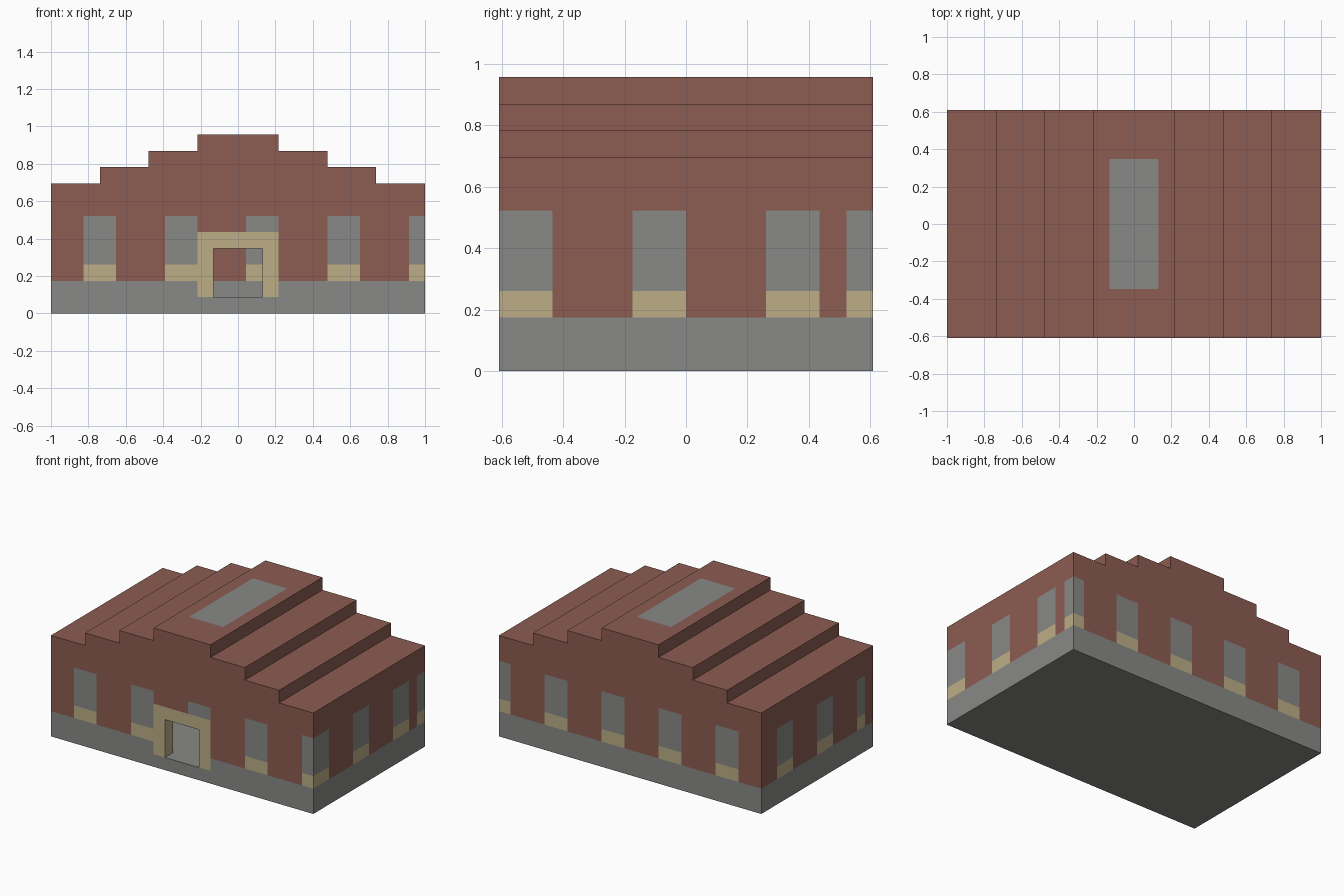
import bpy, bmesh, math

cube = bpy.data.objects.get("Cube")
if cube:
    bpy.data.objects.remove(cube, do_unlink=True)

# The building sits on a module grid: 23 wide, 14 deep, 11 high
WIDE, DEEP, HIGH = 23, 14, 11
UNIT = 2 / WIDE
STEPS = [(11.5, 8), (8.5, 9), (5.5, 10), (2.5, 11)]  # half width, roof height


def material(name, rgb):
    linear = [((c / 255 + 0.055) / 1.055) ** 2.4 for c in rgb] + [1]
    mat = bpy.data.materials.new(name)
    mat.use_nodes = True
    mat.diffuse_color = linear
    mat.node_tree.nodes["Principled BSDF"].inputs["Base Color"].default_value = linear
    return mat


MATERIALS = [material("red_brick", (140, 92, 82)),
             material("grey_stone_and_glass", (137, 137, 134)),
             material("sand_trim", (188, 174, 135))]
BRICK, GREY, TRIM = range(3)


def extruded(name, outline, y0, y1):
    """Extrude an x-z outline from y0 to y1."""
    bm = bmesh.new()
    face = bm.faces.new([bm.verts.new((x, y0, z)) for x, z in outline])
    ext = bmesh.ops.extrude_face_region(bm, geom=[face], use_keep_orig=True)
    moved = [v for v in ext["geom"] if isinstance(v, bmesh.types.BMVert)]
    bmesh.ops.translate(bm, verts=moved, vec=(0, y1 - y0, 0))
    bmesh.ops.recalc_face_normals(bm, faces=bm.faces)
    mesh = bpy.data.meshes.new(name)
    bm.to_mesh(mesh)
    bm.free()
    obj = bpy.data.objects.new(name, mesh)
    bpy.context.collection.objects.link(obj)
    return obj


def stepped_outline(wall):
    """Stepped gable outline, pulled in by the wall thickness."""
    half, z = [], wall
    for x, top in STEPS:
        x = min(x, STEPS[0][0] - wall)
        half += [(x, z), (x, top - wall)]
        z = top - wall
    return half + [(-x, z) for x, z in reversed(half)]


def cell_colour(i, j, k):
    """Colour of the wall module at column i, row j, level k."""
    if j == 0 and 9 <= i <= 13 and 1 <= k <= 4:      # door surround
        return TRIM
    if k < 2:                                        # plinth
        return GREY
    if k == HIGH - 1 and 10 <= i <= 12 and 3 <= j <= 10:   # skylight
        return GREY
    gable = j in (0, DEEP - 1)
    if k < 6 and (gable or i in (0, WIDE - 1)):      # windows over sills
        if (i - 2 if gable else j) % 5 < 2:
            return TRIM if k == 2 else GREY
    return BRICK


# Stepped block, hollowed out, with a doorway through the front wall
building = extruded("building", stepped_outline(0), -7, 7)
cavity = extruded("cavity_cutter", stepped_outline(1), -6, 6)
doorway = extruded("doorway_cutter", [(-1.5, 1), (1.5, 1), (1.5, 4), (-1.5, 4)], -8, -5)
bpy.context.view_layer.objects.active = building
for cutter in (cavity, doorway):
    cutter.hide_render = True
    mod = building.modifiers.new(cutter.name, 'BOOLEAN')
    mod.operation, mod.solver, mod.object = 'DIFFERENCE', 'EXACT', cutter
    bpy.ops.object.modifier_apply(modifier=mod.name)
    bpy.data.objects.remove(cutter, do_unlink=True)

# Cut the surface along the module grid
bm = bmesh.new()
bm.from_mesh(building.data)
bmesh.ops.triangulate(bm, faces=bm.faces)
for axis, (count, start) in enumerate([(WIDE, -WIDE / 2), (DEEP, -DEEP / 2), (HIGH, 0)]):
    for n in range(1, count):
        point, normal = [0, 0, 0], [0, 0, 0]
        point[axis], normal[axis] = start + n, 1
        bmesh.ops.bisect_plane(bm, geom=bm.verts[:] + bm.edges[:] + bm.faces[:],
                               dist=1e-4, plane_co=point, plane_no=normal)

# Colour each face by the module behind it, then merge the flat areas
bm.normal_update()
for face in bm.faces:
    p = face.calc_center_median() - face.normal * 0.5
    face.material_index = cell_colour(math.floor(p.x + WIDE / 2),
                                      math.floor(p.y + DEEP / 2), math.floor(p.z))
bmesh.ops.dissolve_limit(bm, angle_limit=0.02, verts=bm.verts, edges=bm.edges,
                         delimit={'MATERIAL'})
bmesh.ops.scale(bm, vec=(UNIT, UNIT, UNIT), verts=bm.verts)
building.data.materials.clear()
for mat in MATERIALS:
    building.data.materials.append(mat)
bm.to_mesh(building.data)
bm.free()
